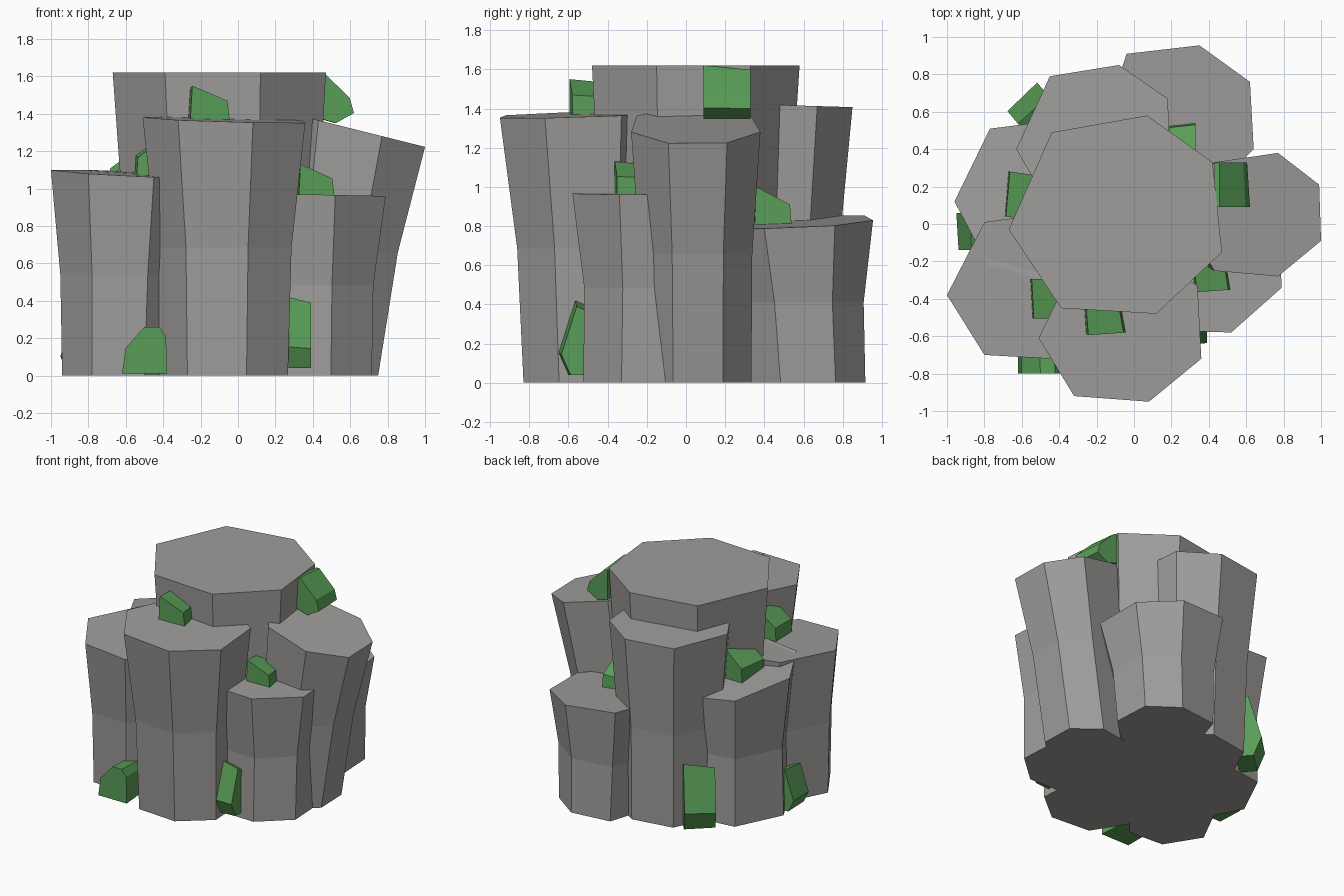
import bpy, bmesh, math
from mathutils import Vector

if "Cube" in bpy.data.objects:
    bpy.data.objects.remove(bpy.data.objects["Cube"])


def material(name, rgb):
    m = bpy.data.materials.new(name)
    m.diffuse_color = (*rgb, 1)
    m.use_nodes = True
    m.node_tree.nodes["Principled BSDF"].inputs["Base Color"].default_value = m.diffuse_color
    return m


STONE = material("grey stone", (0.35, 0.34, 0.33))
GREEN = material("green crystal", (0.10, 0.34, 0.095))


def finish(name, bm, mat):
    bmesh.ops.recalc_face_normals(bm, faces=bm.faces)
    me = bpy.data.meshes.new(name)
    bm.to_mesh(me)
    bm.free()
    me.materials.append(mat)
    bpy.context.collection.objects.link(bpy.data.objects.new(name, me))


def loft(name, rings, mat):
    """Skin a stack of equal-length rings and cap both ends."""
    bm = bmesh.new()
    vs = [[bm.verts.new(p) for p in ring] for ring in rings]
    n = len(vs[0])
    for a, b in zip(vs, vs[1:]):
        for i in range(n):
            j = (i + 1) % n
            bm.faces.new((a[i], a[j], b[j], b[i]))
    bm.faces.new(vs[0])
    bm.faces.new(vs[-1])
    finish(name, bm, mat)


def column(name, outline, top, height, tilt, foot, k_foot, k_mid):
    """Seven-sided stone: flat foot, kink at half height, tilted top."""
    c, f = Vector(top), Vector(foot)
    m = (c + f) / 2
    offs = [Vector(p) - c for p in outline]
    rings = [
        [(*(f + o * k_foot), 0) for o in offs],
        [(*(m + o * k_mid), height / 2) for o in offs],
        [(*(c + o), height + o.dot(Vector(tilt))) for o in offs],
    ]
    loft(name, rings, STONE)


# Stone columns
column("centre_column",
       [(-.44, .49), (.07, .58), (.42, .33), (.47, -.15), (.12, -.48), (-.39, -.45), (-.67, -.03)],
       (-.07, .04), 1.62, (0, 0), (-.06, .03), .88, .91)
column("front_column",
       [(-.51, -.61), (-.32, -.92), (.08, -.95), (.36, -.72), (.34, -.33), (.02, -.12), (-.33, -.24)],
       (-.06, -.52), 1.37, (-.03, .03), (-.065, -.49), .79, .83)
column("front_left_column",
       [(-.80, .01), (-1.0, -.38), (-.80, -.70), (-.45, -.72), (-.22, -.46), (-.26, -.12), (-.51, .05)],
       (-.60, -.33), 1.08, (-.05, .03), (-.62, -.33), .80, .85)
column("left_column",
       [(-.77, .51), (-.96, .12), (-.78, -.22), (-.46, -.30), (-.15, -.08), (-.12, .28), (-.37, .56)],
       (-.52, .13), 1.02, (-.10, -.15), (-.51, .12), .89, .86)
column("back_left_column",
       [(-.45, .79), (-.63, .40), (-.42, .04), (-.02, .02), (.20, .27), (.18, .67), (-.08, .85)],
       (-.20, .42), 1.42, (0, -.03), (-.18, .40), .85, .87)
column("back_right_column",
       [(-.04, .91), (.35, .955), (.62, .76), (.64, .40), (.42, .18), (.05, .17), (-.17, .50)],
       (.25, .55), .82, (-.07, .04), (.25, .60), .78, .82)
column("right_column",
       [(.43, .33), (.77, .38), (.99, .21), (1.0, -.09), (.77, -.28), (.43, -.25), (.24, .05)],
       (.63, .04), 1.315, (-.25, 0), (.435, .045), .85, .87)
column("front_right_column",
       [(.18, -.57), (.52, -.58), (.79, -.34), (.77, .02), (.50, .20), (.20, .12), (.06, -.22)],
       (.45, -.20), .967, (-.02, 0), (.44, -.216), .81, .82)

# Crystal side profiles: (outward, up) as fractions of length and height
BLOCK = [(0, 0), (1, 0), (.95, .55), (.05, 1)]
WEDGE = [(0, .1), (.5, 0), (1, .2), (.88, .5), (.15, 1), (0, 1)]
SHARD = [(0, 0), (.7, 0), (1, .3), (.5, 1), (0, .9)]
LUMP = [(0, 0), (.08, .55), (.5, 1), (.83, 1), (.98, .8), (1, 0)]


def crystal(name, profile, base, angle, length, width, height):
    """Extrude a profile sideways; angle is its outward heading in degrees."""
    a = math.radians(angle)
    out, side = Vector((math.cos(a), math.sin(a), 0)), Vector((-math.sin(a), math.cos(a), 0))

    def ring(s, shrink):
        return [Vector(base) + out * (u * length * shrink) + side * (s * width / 2)
                + Vector((0, 0, v * height * shrink)) for u, v in profile]
    loft(name, [ring(-1, 1), ring(1, .92)], GREEN)


# Crystals resting on the column tops
crystal("front_ledge_crystal", BLOCK, (-.26, -.52, 1.37), 4, .21, .15, .18)
crystal("right_ledge_crystal", WEDGE, (.43, .21, 1.35), 0, .19, .24, .27)
crystal("front_right_ledge_crystal", BLOCK, (.32, -.29, .96), 4, .19, .15, .17)
crystal("front_left_ledge_crystal", BLOCK, (-.40, -.40, 1.05), 180, .155, .21, .23)
crystal("left_ledge_crystal", BLOCK, (-.53, .14, .99), 172, .16, .24, .23)
crystal("back_ledge_crystal", BLOCK, (.26, .35, .80), 90, .19, .14, .20)

# Crystals growing at the foot of the columns
crystal("back_left_foot_crystal", SHARD, (-.48, .54, .01), 130, .19, .22, .48)
crystal("left_foot_crystal", SHARD, (-.80, -.04, .01), 180, .15, .20, .31)
crystal("front_left_foot_crystal", LUMP, (-.62, -.69, .01), 0, .24, .22, .25)
crystal("front_right_foot_crystal", SHARD, (.33, -.48, .04), -90, .17, .12, .38)
